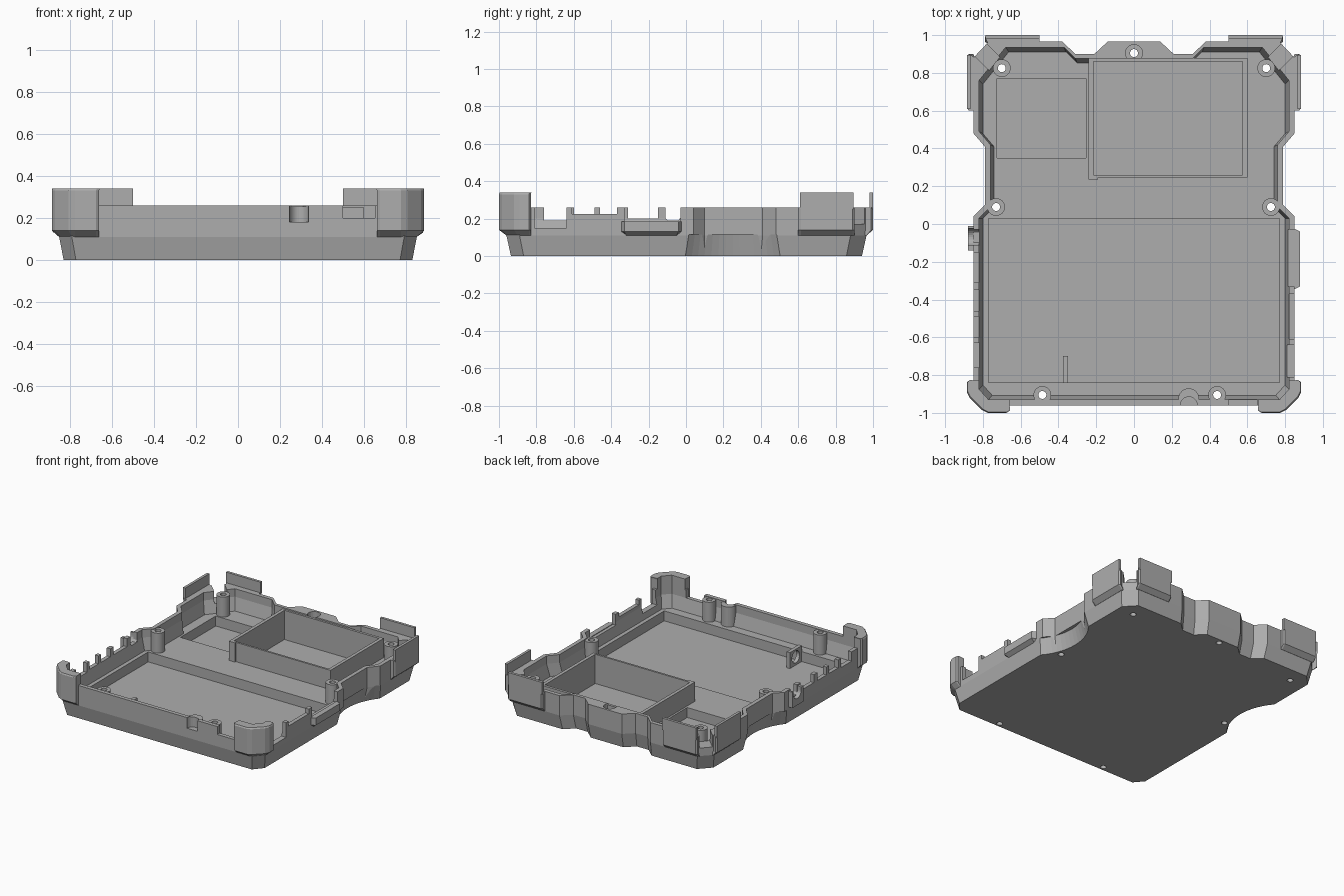
import bpy, bmesh, math
from mathutils import Matrix

if "Cube" in bpy.data.objects:
    bpy.data.objects.remove(bpy.data.objects["Cube"])

grey = bpy.data.materials.new("case_grey")
grey.diffuse_color = (0.42, 0.42, 0.42, 1)
grey.use_nodes = True
grey.node_tree.nodes["Principled BSDF"].inputs["Base Color"].default_value = grey.diffuse_color


def finish(name, bm):
    bmesh.ops.recalc_face_normals(bm, faces=bm.faces)
    me = bpy.data.meshes.new(name)
    bm.to_mesh(me)
    bm.free()
    me.materials.append(grey)
    ob = bpy.data.objects.new(name, me)
    bpy.context.collection.objects.link(ob)
    return ob


def loft(name, rings, sx=1):
    """Closed solid through (points, z) rings of equal point count."""
    bm = bmesh.new()
    vs = [[bm.verts.new((sx * x, y, z)) for x, y in pts] for pts, z in rings]
    n = len(vs[0])
    for a, b in zip(vs, vs[1:]):
        for i in range(n):
            j = (i + 1) % n
            bm.faces.new((a[i], a[j], b[j], b[i]))
    bm.faces.new(vs[0])
    bm.faces.new(vs[-1])
    return finish(name, bm)


def box(name, x0, x1, y0, y1, z0, z1, sx=1):
    p = [(x0, y0), (x1, y0), (x1, y1), (x0, y1)]
    return loft(name, [(p, z0), (p, z1)], sx)


def circle(x, y, r, n=24):
    return [(x + r * math.cos(2 * math.pi * i / n), y + r * math.sin(2 * math.pi * i / n)) for i in range(n)]


def cyl(name, x, y, r, z0, z1, r1=None, n=24):
    return loft(name, [(circle(x, y, r, n), z0), (circle(x, y, r1 or r, n), z1)])


def cut(ob, *cutters):
    for c in cutters:
        m = ob.modifiers.new("cut", 'BOOLEAN')
        m.operation, m.solver, m.object = 'DIFFERENCE', 'EXACT', c
        bpy.context.view_layer.objects.active = ob
        bpy.ops.object.modifier_apply(modifier=m.name)
        bpy.data.objects.remove(c)


def both(half):
    """Right-half outline, front to back, closed by its mirror image."""
    return half + [(-x, y) for x, y in reversed(half)]


def scaled(pts, s):
    return [(x * s, y * s) for x, y in pts]


# Case shell: outer body with tapered foot and hollow interior
outer = both([(0.79, -0.96), (0.85, -0.89), (0.85, 0.04), (0.79, 0.10), (0.79, 0.41), (0.85, 0.48),
              (0.85, 0.88), (0.77, 0.965), (0.38, 0.965), (0.31, 0.90), (0.21, 0.90), (0.14, 0.965)])
inner = both([(0.77, -0.93), (0.82, -0.875), (0.82, 0.03), (0.76, 0.09), (0.76, 0.42), (0.82, 0.49),
              (0.82, 0.76), (0.68, 0.935), (0.37, 0.935), (0.31, 0.875)])
shell = loft("case_shell", [(scaled(outer, 0.975), 0), (outer, 0.11), (outer, 0.26)])
cut(shell, loft("cavity", [(scaled(inner, 0.975), 0.105), (inner, 0.20), (inner, 0.3)]))

# Sunken floor areas
cut(shell,
    box("front_recess", -0.77, 0.77, -0.84, 0.03, 0.03, 0.2),
    box("small_recess", -0.725, -0.255, 0.35, 0.77, 0.03, 0.2),
    box("tray_recess", -0.215, 0.575, 0.26, 0.86, 0.03, 0.2))

# Finger scoops below the waist
for s in (1, -1):
    cut(shell, cyl("scoop", s * 1.13, 0.25, 0.395, -0.005, 0.115, 0.365, 64))

# Port openings along the side walls
for y0, y1, z in [(-0.81, -0.64, 0.15), (-0.61, -0.37, 0.225), (-0.33, -0.03, 0.18)]:
    cut(shell, box("port", 0.78, 0.9, y0, y1, z, 0.3))
for y0, y1, z in [(-0.76, -0.63, 0.19), (-0.60, -0.49, 0.2), (-0.46, -0.35, 0.2), (-0.31, -0.15, 0.2),
                  (-0.11, -0.03, 0.19)]:
    cut(shell, box("port", -0.9, -0.78, y0, y1, z, 0.3))
cut(shell, cyl("front_notch", 0.29, -0.96, 0.045, 0.18, 0.3),
    box("front_gap", 0.50, 0.65, -1.1, -0.90, 0.20, 0.3),
    cyl("back_pocket", 0, 0.905, 0.045, 0.2, 0.3))

# Strap channels across the back corners
for s in (1, -1):
    c = box("channel", -0.045, 0.045, -0.09, 0.15, 0.17, 0.3)
    c.data.transform(Matrix.Translation((s * 0.79, 0.90, 0)) @ Matrix.Rotation(-s * math.pi / 4, 4, 'Z'))
    cut(shell, c)

# Screw posts, drilled through the floor
screws = [(-0.70, 0.825), (0.70, 0.825), (-0.73, 0.09), (0.725, 0.09), (-0.485, -0.905), (0.44, -0.905), (0, 0.905)]
for i, (x, y) in enumerate(screws):
    cut(shell, cyl("drill", x, y, 0.021, -0.1, 0.4))
    if x:
        post = cyl("screw_post_%d" % i, x, y, 0.047, 0.10, 0.255)
        cut(post, cyl("drill", x, y, 0.021, 0, 0.4))
        bpy.context.view_layer.objects.active = post
        post.select_set(True)
        bpy.ops.object.shade_smooth_by_angle()
        post.select_set(False)

# Raised tray walls
tray = box("tray_wall", -0.24, 0.60, 0.245, 0.88, 0.09, 0.25)
cut(tray, box("tray_hollow", -0.215, 0.575, 0.26, 0.86, 0.0, 0.3))
box("tray_stub", -0.24, -0.19, 0.235, 0.25, 0.10, 0.25)

# Cradle around the front notch
cradle = cyl("notch_cradle", 0.29, -0.925, 0.055, 0.10, 0.255)
cut(cradle, cyl("bore", 0.29, -0.96, 0.045, 0.18, 0.3), box("trim", 0.2, 0.4, -1.1, -0.957, 0, 0.4))

# Upright plate with a round hole on the recessed floor
plate = box("ring_plate", -0.377, -0.35, -0.842, -0.70, 0.028, 0.15)
bore = cyl("bore", 0, 0, 0.045, -0.1, 0.1)
bore.data.transform(Matrix.Translation((-0.363, -0.77, 0.092)) @ Matrix.Rotation(math.pi / 2, 4, 'Y'))
cut(plate, bore)

# Round cable clip on the left wall
clip = box("cable_clip", -0.88, -0.82, -0.14, -0.01, 0.13, 0.25)
bore = cyl("bore", 0, 0, 0.045, -0.1, 0.1)
bore.data.transform(Matrix.Translation((-0.85, -0.07, 0.225)) @ Matrix.Rotation(math.pi / 2, 4, 'Y'))
cut(clip, bore, box("clip_top", -0.95, -0.8, -0.115, -0.025, 0.225, 0.4))

# Port guard on the right wall
loft("port_guard", [([(0.84, -0.32), (0.85, -0.32), (0.85, -0.05), (0.84, -0.05)], 0.11),
                    ([(0.84, -0.35), (0.88, -0.33), (0.88, -0.04), (0.84, -0.02)], 0.13),
                    ([(0.84, -0.35), (0.88, -0.33), (0.88, -0.04), (0.84, -0.02)], 0.185)])

# Corner bumpers
for side, s in (("right", 1), ("left", -1)):
    rim = [(0.82, -0.83), (0.82, -0.875), (0.77, -0.93), (0.66, -0.93)]
    low = [(0.66, -0.96), (0.79, -0.96), (0.85, -0.89), (0.85, -0.83)] + rim
    full = [(0.66, -0.99), (0.675, -1.0), (0.775, -1.0), (0.805, -0.985), (0.87, -0.92), (0.885, -0.89),
            (0.885, -0.84), (0.875, -0.83)]
    base = [(0.66, -0.96), (0.675, -0.96), (0.775, -0.96), (0.79, -0.955), (0.84, -0.90), (0.85, -0.885),
            (0.85, -0.84), (0.85, -0.83)]
    loft("front_bumper_" + side, [(base + rim, 0.11), (full + rim, 0.14), (full + rim, 0.33),
                                  ([(x * 0.995, y * 0.995) for x, y in full] + rim, 0.34)], s)

    side_full = [(0.84, 0.60), (0.875, 0.60), (0.885, 0.615), (0.885, 0.89), (0.875, 0.90), (0.84, 0.88)]
    side_low = [(min(x, 0.851), y) for x, y in side_full]
    loft("side_bumper_" + side, [(side_low, 0.11), (side_full, 0.14), (side_full, 0.26)], s)
    box("side_bumper_plate_" + side, 0.865, 0.885, 0.61, 0.895, 0.25, 0.34, s)

    back_full = [(0.50, 0.95), (0.50, 0.99), (0.51, 1.0), (0.78, 1.0), (0.79, 0.99), (0.77, 0.95)]
    back_low = [(x, min(y, 0.966)) for x, y in back_full]
    loft("back_bumper_" + side, [(back_low, 0.11), (back_full, 0.14), (back_full, 0.26)], s)
    box("back_bumper_plate_" + side, 0.50, 0.785, 0.98, 1.0, 0.25, 0.34, s)
